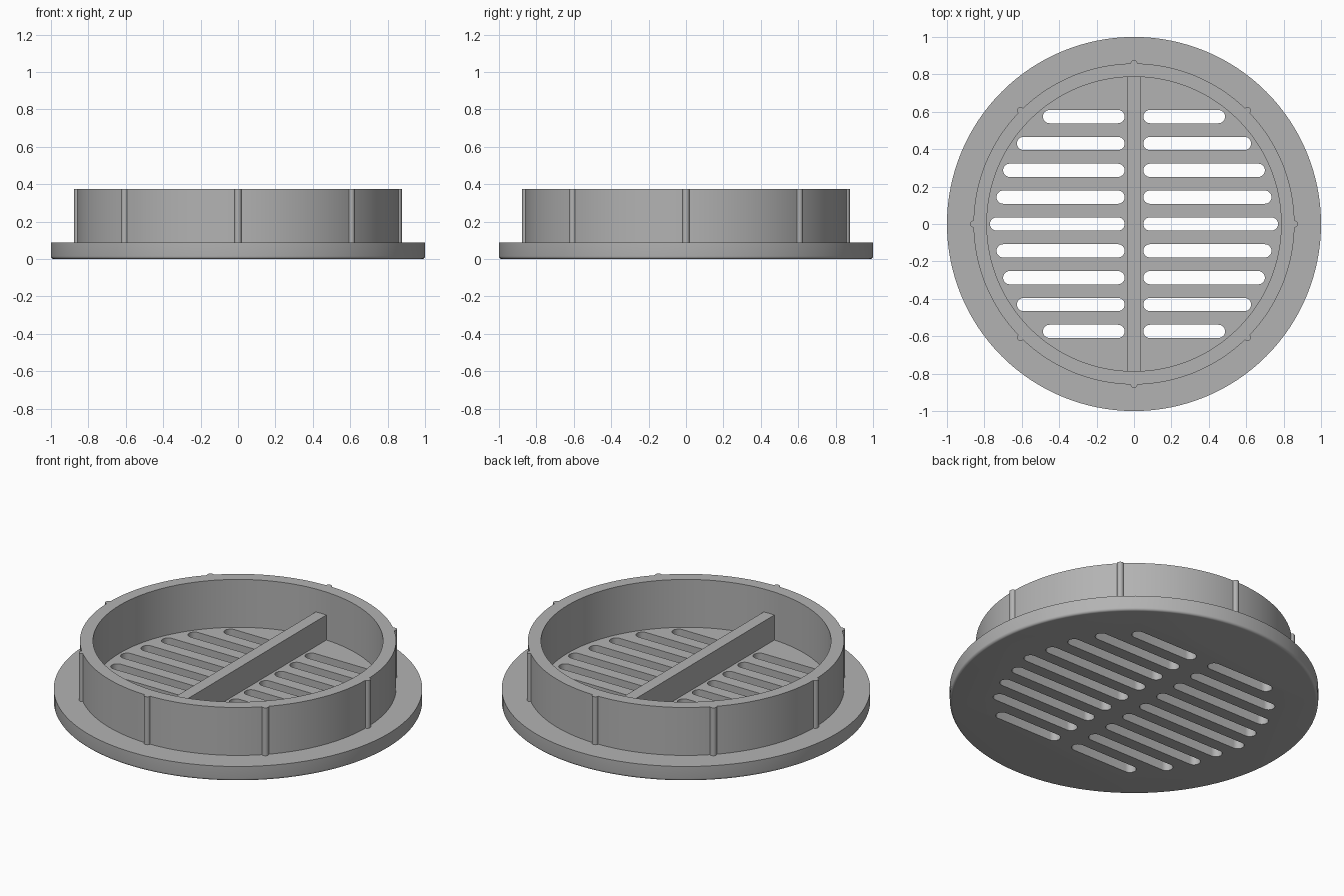
import bpy, bmesh
from math import sin, cos, pi

old = bpy.data.objects.get("Cube")
if old:
    bpy.data.objects.remove(old)

FLOOR, TOP = 0.088, 0.375
RING_OUT, RING_IN = 0.858, 0.787

grey = bpy.data.materials.new("plain grey")
grey.use_nodes = True
colour = (0.45, 0.45, 0.45, 1)
grey.diffuse_color = colour
grey.node_tree.nodes["Principled BSDF"].inputs["Base Color"].default_value = colour


def finish(name, bm):
    """Turn a bmesh into a named, coloured object."""
    bmesh.ops.recalc_face_normals(bm, faces=bm.faces)
    mesh = bpy.data.meshes.new(name)
    bm.to_mesh(mesh)
    bm.free()
    mesh.materials.append(grey)
    obj = bpy.data.objects.new(name, mesh)
    bpy.context.collection.objects.link(obj)
    return obj


def activate(obj):
    bpy.ops.object.select_all(action="DESELECT")
    obj.select_set(True)
    bpy.context.view_layer.objects.active = obj


def smooth(obj):
    activate(obj)
    bpy.ops.object.shade_smooth_by_angle(angle=pi / 6)


def arc(cx, cy, r, start, end, steps):
    angles = [start + (end - start) * i / steps for i in range(steps + 1)]
    return [(cx + r * cos(a), cy + r * sin(a)) for a in angles]


def prism(bm, outline, z0, z1):
    """Extrude a closed outline between two heights."""
    face = bm.faces.new([bm.verts.new((x, y, z0)) for x, y in outline])
    up = bmesh.ops.extrude_face_region(bm, geom=[face])["geom"]
    verts = [v for v in up if isinstance(v, bmesh.types.BMVert)]
    bmesh.ops.translate(bm, verts=verts, vec=(0, 0, z1 - z0))


def lathe(name, profile, closed, steps=128):
    """Spin a radius/height profile round the vertical axis."""
    bm = bmesh.new()
    verts = [bm.verts.new((r, 0, z)) for r, z in profile]
    edges = [bm.edges.new(p) for p in zip(verts, verts[1:])]
    if closed:
        edges.append(bm.edges.new((verts[-1], verts[0])))
    bmesh.ops.spin(bm, geom=verts + edges, cent=(0, 0, 0), axis=(0, 0, 1),
                   angle=2 * pi, steps=steps, use_merge=True)
    bmesh.ops.remove_doubles(bm, verts=bm.verts, dist=1e-5)
    if not closed:
        bmesh.ops.holes_fill(bm, edges=bm.edges, sides=0)
    return finish(name, bm)


# Round base plate with a softened lower edge
soft = 0.015
plate = lathe("base_plate", arc(1 - soft, soft, soft, -pi / 2, 0, 5) + [(1, FLOOR)], False)

# Two mirrored columns of rounded slots, cut through the plate
slot_r, slot_start, pitch = 0.0355, 0.05, 0.1435
slot_ends = [0.77, 0.735, 0.70, 0.626, 0.487]
bm = bmesh.new()
for row in range(-4, 5):
    y, end = row * pitch, slot_ends[abs(row)]
    outline = (arc(end - slot_r, y, slot_r, -pi / 2, pi / 2, 12)
               + arc(slot_start + slot_r, y, slot_r, pi / 2, 3 * pi / 2, 12))
    for side in (1, -1):
        prism(bm, [(side * x, py) for x, py in outline], -0.1, 0.2)
cutter = finish("slot_cutter", bm)
cutter.hide_render = True
cut = plate.modifiers.new("slots", "BOOLEAN")
cut.operation = "DIFFERENCE"
cut.solver = "EXACT"
cut.object = cutter
activate(plate)
bpy.ops.object.modifier_apply(modifier=cut.name)
bpy.data.objects.remove(cutter)
smooth(plate)

# Upright collar
smooth(lathe("collar", [(RING_IN, FLOOR), (RING_OUT, FLOOR),
                        (RING_OUT, TOP), (RING_IN, TOP)], True))

# Eight half-round grip ribs round the collar
for i in range(8):
    a = i * pi / 4
    bm = bmesh.new()
    prism(bm, arc(RING_OUT - 0.001, 0, 0.019, -pi / 2, pi / 2, 10), FLOOR, TOP)
    rib = finish(f"grip_rib_{i + 1}", bm)
    rib.rotation_euler.z = a
    smooth(rib)

# Cross bar over the floor, ending inside the collar wall
bm = bmesh.new()
half, reach = 0.035, RING_IN + 0.005
prism(bm, [(-half, -reach), (half, -reach), (half, reach), (-half, reach)], FLOOR, 0.238)
finish("cross_bar", bm)
